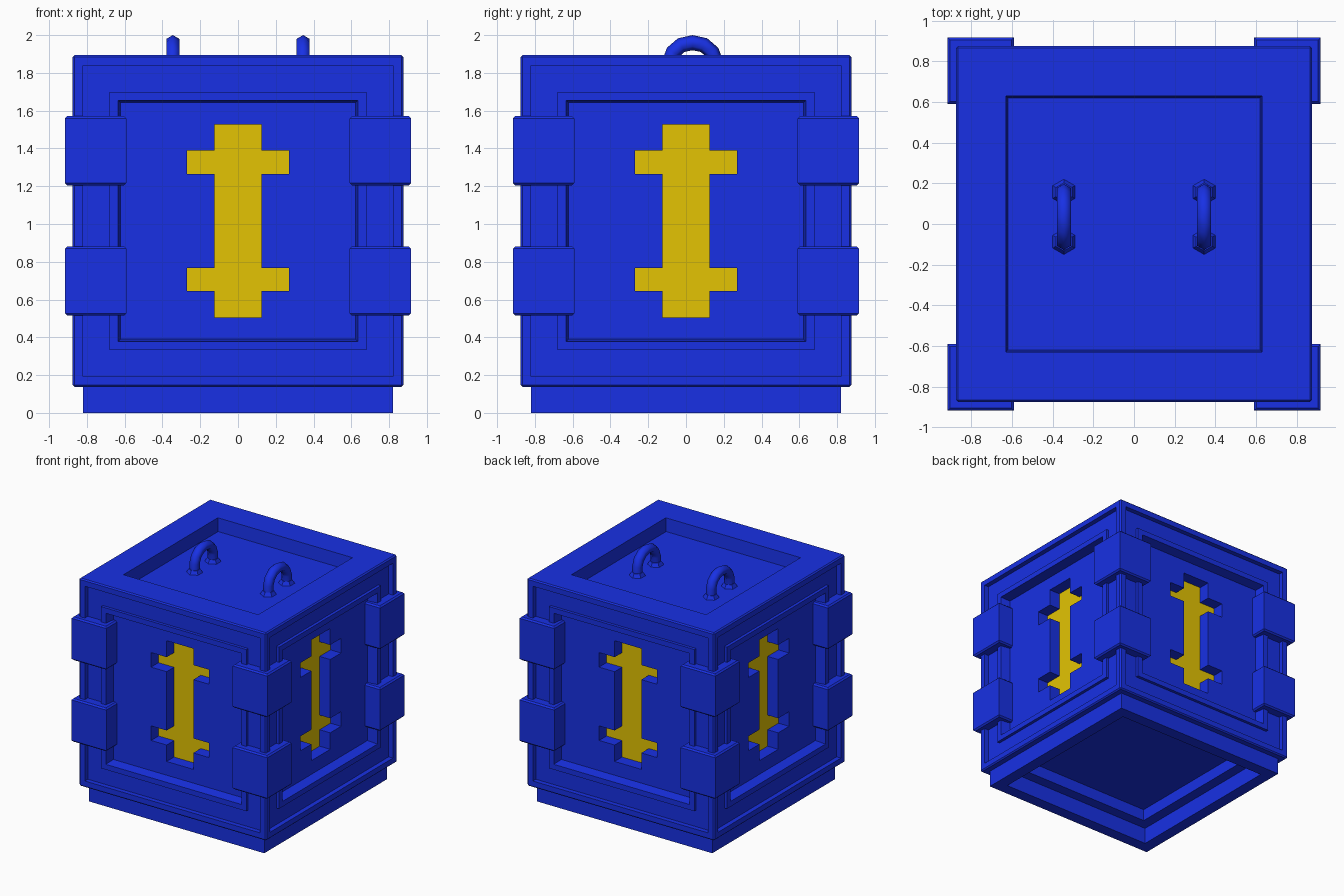
import bpy, bmesh
from math import pi
from mathutils import Matrix, Vector

if "Cube" in bpy.data.objects:
    bpy.data.objects.remove(bpy.data.objects["Cube"])


def material(name, rgb):
    m = bpy.data.materials.new(name)
    m.use_nodes = True
    m.diffuse_color = (*rgb, 1)
    m.node_tree.nodes["Principled BSDF"].inputs["Base Color"].default_value = (*rgb, 1)
    return m


BLUE = material("royal blue", (0.009, 0.03, 0.78))
GOLD = material("golden yellow", (0.77, 0.55, 0.001))


def finish(bm, name, mat):
    bmesh.ops.recalc_face_normals(bm, faces=bm.faces)
    mesh = bpy.data.meshes.new(name)
    bm.to_mesh(mesh)
    bm.free()
    mesh.materials.append(mat)
    ob = bpy.data.objects.new(name, mesh)
    bpy.context.collection.objects.link(ob)
    return ob


def bevelled_box(center, size, bevel, upright=True):
    # upright=False leaves the vertical edges sharp
    bm = bmesh.new()
    m = Matrix.Translation(center) @ Matrix.Diagonal((*size, 1))
    bmesh.ops.create_cube(bm, size=1, matrix=m)
    edges = [e for e in bm.edges
             if upright or abs(e.verts[0].co.z - e.verts[1].co.z) < 0.01]
    bmesh.ops.bevel(bm, geom=edges, offset=bevel, segments=1, affect='EDGES')
    return bm


def step_face(bm, face, steps):
    # repeatedly inset a face; each step is (inset width, outward offset)
    for width, depth in steps:
        bmesh.ops.inset_individual(bm, faces=[face], thickness=width, depth=depth,
                                   use_even_offset=True)


# Crate body: moulded side panels, sunken lid and hollow foot
MID, BOTTOM = 1.0165, 0.138
bm = bevelled_box((0, 0, MID), (1.75, 1.75, 2 * (MID - BOTTOM)), 0.01)
bm.normal_update()
SIDE = [(0.045, 0), (0, -0.04), (0.14, 0), (0, 0.025), (0.045, 0), (0.012, -0.085)]
LID = [(0.235, 0), (0.01, -0.11)]
FOOT = [(0.045, 0), (0, BOTTOM), (0.1, 0), (0, -BOTTOM), (0.09, 0), (0, -0.1)]
for f in [f for f in bm.faces if f.calc_area() > 1]:
    step_face(bm, f, LID if f.normal.z > 0.5 else FOOT if f.normal.z < -0.5 else SIDE)
body = finish(bm, "crate_body", BLUE)

# Cross-barred slot outline, mirrored left to right
STEM, ARM = 0.125, 0.27
half = [(STEM, 0.506), (STEM, 0.645), (ARM, 0.645), (ARM, 0.768), (STEM, 0.768)]
half += [(x, 2 * MID - z) for x, z in reversed(half)]
outline = half + [(-x, z) for x, z in reversed(half)]


def slot_prism(name, angle, near, far, mat):
    bm = bmesh.new()
    face = bm.faces.new([bm.verts.new((x, -near, z)) for x, z in outline])
    ext = bmesh.ops.extrude_face_region(bm, geom=[face])["geom"]
    bmesh.ops.translate(bm, vec=(0, near - far, 0),
                        verts=[g for g in ext if isinstance(g, bmesh.types.BMVert)])
    bmesh.ops.rotate(bm, verts=bm.verts, matrix=Matrix.Rotation(angle, 3, 'Z'))
    return finish(bm, name, mat)


# Cut a slot in every side and lay a coloured plate at the bottom of it
FLOOR = 0.672
for i, side in enumerate(("front", "left", "back", "right")):
    cutter = slot_prism("slot_cutter", i * pi / 2, FLOOR, 0.95, BLUE)
    mod = body.modifiers.new("slot", 'BOOLEAN')
    mod.object, mod.operation, mod.solver = cutter, 'DIFFERENCE', 'EXACT'
    bpy.context.view_layer.objects.active = body
    bpy.ops.object.modifier_apply(modifier=mod.name)
    bpy.data.objects.remove(cutter)
    slot_prism(side + "_slot_plate", i * pi / 2, FLOOR - 0.002, FLOOR + 0.004, GOLD)

# Corner clamps, two on each upright edge
for sx in (-1, 1):
    for sy in (-1, 1):
        for z, level in ((0.698, "lower"), (1.388, "upper")):
            name = f"{level}_{'front' if sy < 0 else 'back'}_{'left' if sx > 0 else 'right'}_clamp"
            finish(bevelled_box((sx * 0.7535, sy * 0.7535, z), (0.325, 0.325, 0.366),
                                0.012, upright=False), name, BLUE)

# Lid handles: bent six-sided bar on flared feet
LID_Z, HANDLE_Y, BAR = 1.785, 0.035, 0.04
arc = [(0.122, LID_Z), (0.122, 1.86), (0.103, 1.91), (0.06, 1.947)]
path = arc + [(0, 1.96)] + [(-y, z) for y, z in reversed(arc)]
for sx, side in ((1, "left"), (-1, "right")):
    bm = bmesh.new()
    rings = []
    for k, (y, z) in enumerate(path):
        a, b = path[max(k - 1, 0)], path[min(k + 1, len(path) - 1)]
        tangent = Vector((0, b[0] - a[0], b[1] - a[1])).normalized()
        up = tangent.cross(Vector((1, 0, 0)))
        ring = []
        for j in range(6):
            spin = Matrix.Rotation(j * pi / 3, 3, tangent)
            ring.append(bm.verts.new(Vector((sx * 0.345, y + HANDLE_Y, z)) + spin @ up * BAR))
        rings.append(ring)
    for r, s in zip(rings, rings[1:]):
        for j in range(6):
            bm.faces.new((r[j], r[j - 1], s[j - 1], s[j])).smooth = True
    for y in (-0.122, 0.122):
        bmesh.ops.create_cone(bm, cap_ends=True, segments=6, radius1=0.063, radius2=0.045,
                              depth=0.03, matrix=Matrix.Translation(
                                  (sx * 0.345, y + HANDLE_Y, LID_Z + 0.015)))
    finish(bm, side + "_handle", BLUE)
